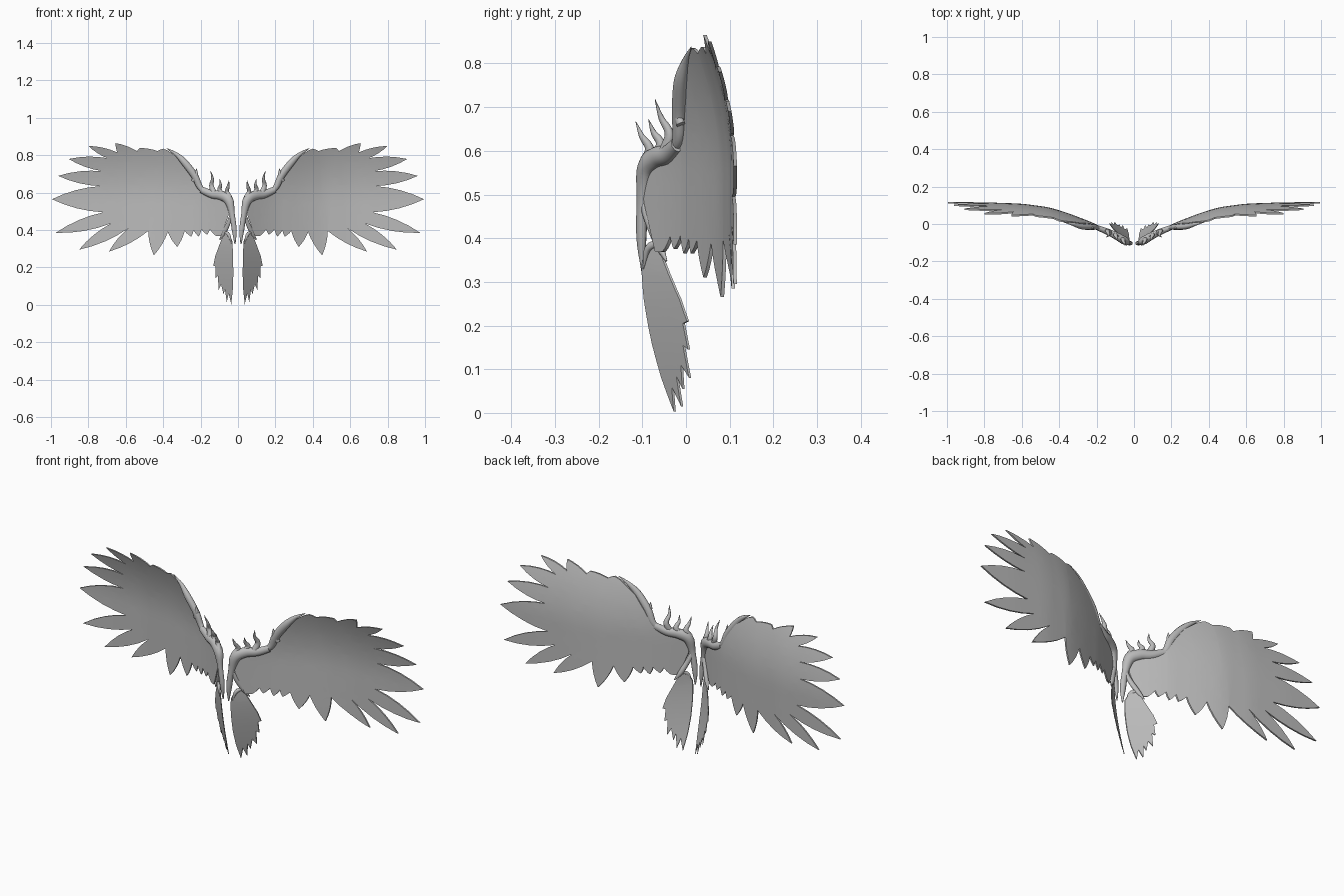
import bpy, bmesh, math
from mathutils import Vector

if "Cube" in bpy.data.objects:
    bpy.data.objects.remove(bpy.data.objects["Cube"])

grey = bpy.data.materials.new("mid_grey")
grey.diffuse_color = (0.5, 0.5, 0.5, 1)
grey.use_nodes = True
grey.node_tree.nodes["Principled BSDF"].inputs["Base Color"].default_value = grey.diffuse_color


def finish(bm, name, angle=45):
    """Make a mirrored, smooth-shaded object from a right-hand bmesh."""
    bmesh.ops.recalc_face_normals(bm, faces=bm.faces[:])
    me = bpy.data.meshes.new(name)
    bm.to_mesh(me)
    bm.free()
    me.materials.append(grey)
    ob = bpy.data.objects.new(name, me)
    bpy.context.collection.objects.link(ob)
    bpy.ops.object.select_all(action='DESELECT')
    bpy.context.view_layer.objects.active = ob
    ob.select_set(True)
    bpy.ops.object.shade_smooth_by_angle(angle=math.radians(angle))
    ob.modifiers.new("mirror", 'MIRROR').use_mirror_merge = False
    return ob


def lerp_table(table, x):
    for (x0, y0), (x1, y1) in zip(table, table[1:]):
        if x <= x1:
            return y0 + (y1 - y0) * (x - x0) / (x1 - x0)
    return table[-1][1]


def feather_outline(points, bulge):
    """Points alternate notch, tip; each feather side bows outward (clockwise outline)."""
    out = []
    for a, b in zip(points, points[1:]):
        a, b = Vector(a), Vector(b)
        d = b - a
        side = Vector((-d.y, d.x)) * bulge
        for t in (0, 0.25, 0.5, 0.75):
            out.append(a + d * t + side * 4 * t * (1 - t))
    out.append(Vector(points[-1]))
    return out


def sheet(name, outline, depth, step, thick):
    """Flat outline cut into a grid, bent by depth(x, z) and given a back layer and rim."""
    bm = bmesh.new()
    face = bm.faces.new([bm.verts.new((p[0], 0, p[1])) for p in outline])
    face.normal_update()
    bmesh.ops.triangulate(bm, faces=[face])
    for axis in (0, 2):
        for i in range(1, int(1 / step)):
            n = Vector((0, 0, 0))
            n[axis] = 1
            bmesh.ops.bisect_plane(bm, geom=bm.verts[:] + bm.edges[:] + bm.faces[:],
                                   dist=1e-5, plane_co=n * (i * step), plane_no=n)
    bmesh.ops.triangulate(bm, faces=bm.faces[:])
    front, faces = bm.verts[:], bm.faces[:]
    rim = [e.verts[:] for e in bm.edges if len(e.link_faces) == 1]
    back = {}
    for v in front:
        v.co.y = depth(v.co.x, v.co.z) - thick / 2
        back[v] = bm.verts.new(v.co + Vector((0, thick, 0)))
    for f in faces:
        bm.faces.new([back[v] for v in reversed(f.verts[:])])
    for a, b in rim:
        bm.faces.new((a, b, back[b], back[a]))
    return finish(bm, name)


def tube(name, path, sides=10, flat=0.8, smooth=5):
    """Tapered tube along (x, y, z, radius) points, rounded by a spline."""
    pts = [Vector(p) for p in path]
    ext = [2 * pts[0] - pts[1]] + pts + [2 * pts[-1] - pts[-2]]
    fine = []
    for i in range(1, len(ext) - 2):
        p0, p1, p2, p3 = ext[i - 1:i + 3]
        for k in range(smooth):
            t = k / smooth
            fine.append(0.5 * (2 * p1 + (p2 - p0) * t + (2 * p0 - 5 * p1 + 4 * p2 - p3) * t * t
                               + (3 * p1 - p0 - 3 * p2 + p3) * t ** 3))
    fine.append(pts[-1])
    pos = [Vector(p[:3]) for p in fine]
    bm = bmesh.new()
    rings = []
    for i, p in enumerate(pos):
        d = (pos[min(i + 1, len(pos) - 1)] - pos[max(i - 1, 0)]).normalized()
        u = d.cross(Vector((0.4, -1, 0))).normalized()
        w = d.cross(u)
        r = max(fine[i][3], 0.0008)
        rings.append([bm.verts.new(p + r * (u * math.cos(a) + w * (math.sin(a) * flat)))
                      for a in [2 * math.pi * k / sides for k in range(sides)]])
    for a, b in zip(rings, rings[1:]):
        for k in range(sides):
            bm.faces.new((a[k], a[(k + 1) % sides], b[(k + 1) % sides], b[k]))
    bm.faces.new(rings[0])
    bm.faces.new(rings[-1])
    return finish(bm, name, 60)


# Wing sheet with its fan of feathers
BEND = [(0, -.12), (.04, -.1), (.1, -.06), (.2, -.005), (.34, .05), (.45, .085),
        (.6, .105), (.8, .112), (1, .113)]


def wing_depth(x, z):
    y = sum(lerp_table(BEND, min(1, max(0, x + o))) for o in (-.03, 0, .03)) / 3
    return y - 0.64 * max(0, z - .55) ** 2


feathers = [(.34, .80), (.40, .835), (.43, .822), (.525, .838), (.54, .822), (.655, .865),
            (.645, .815), (.80, .85), (.70, .785), (.905, .78), (.725, .715), (.962, .69),
            (.735, .635), (.995, .565), (.72, .495), (.975, .385), (.68, .435), (.85, .295),
            (.585, .41), (.69, .285), (.48, .395), (.45, .265), (.375, .39), (.325, .31),
            (.285, .395), (.25, .365), (.238, .40), (.21, .365), (.195, .405), (.165, .375),
            (.15, .405), (.12, .37), (.09, .37)]
root = [(.05, .48), (.04, .55), (.1, .6), (.2, .62), (.24, .69), (.29, .76)]
sheet("feather_wing", feather_outline(feathers, .05) + [Vector(p) for p in root],
      wing_depth, .04, .008)

# Tail feather fan
tail = [(.03, .34), (.05, .39), (.08, .37), (.10, .32), (.122, .26), (.132, .21), (.12, .205),
        (.119, .145), (.108, .155), (.103, .08), (.09, .11), (.077, .055), (.07, .085),
        (.06, .015), (.05, .06), (.036, .003), (.028, .08), (.025, .16), (.026, .26)]
sheet("tail_feathers", [Vector(p) for p in tail],
      lambda x, z: -.1 + .85 * (x - .03) + .07 * max(0, (.35 - z) / .35) ** 1.5, .04, .005)

# Wing arm running from the lower point over the shoulder to the wrist
tube("wing_arm", [(.016, -.1, .325, .003), (.02, -.102, .40, .014), (.033, -.1, .49, .016),
                  (.05, -.09, .56, .027), (.09, -.066, .585, .026), (.14, -.042, .592, .022),
                  (.195, -.02, .615, .018)])
tube("wrist_bone", [(.15, -.04, .59, .006), (.2, -.018, .625, .016), (.232, -.016, .69, .02),
                    (.285, -.012, .76, .019), (.33, 0, .805, .011), (.383, .012, .838, .001)])
tube("wrist_barb", [(.24, -.012, .66, .012), (.225, -.022, .695, .012), (.222, -.025, .73, .001)])

# Thin struts bracing the wing root
tube("lower_strut", [(.03, -.1, .49, .012), (.05, -.085, .44, .012), (.075, -.062, .385, .012),
                     (.098, -.045, .348, .003)])
tube("inner_strut", [(.07, -.065, .39, .008), (.05, -.088, .375, .009), (.035, -.098, .33, .002)])

# Curved shoulder spikes
for i, (x, y, z, tx, ty, tz) in enumerate([(.045, -.095, .57, .048, -.115, .667),
                                           (.085, -.07, .585, .098, -.086, .672),
                                           (.128, -.05, .595, .147, -.071, .718)]):
    h = tz - z
    tube(f"shoulder_spike_{i + 1}", [(x, y, z, .017), (x + .014, y + .012, z + h * .35, .013),
                                     (x + .008, (y + ty) / 2 + .004, z + h * .65, .008),
                                     (tx, ty, tz, .0008)])
